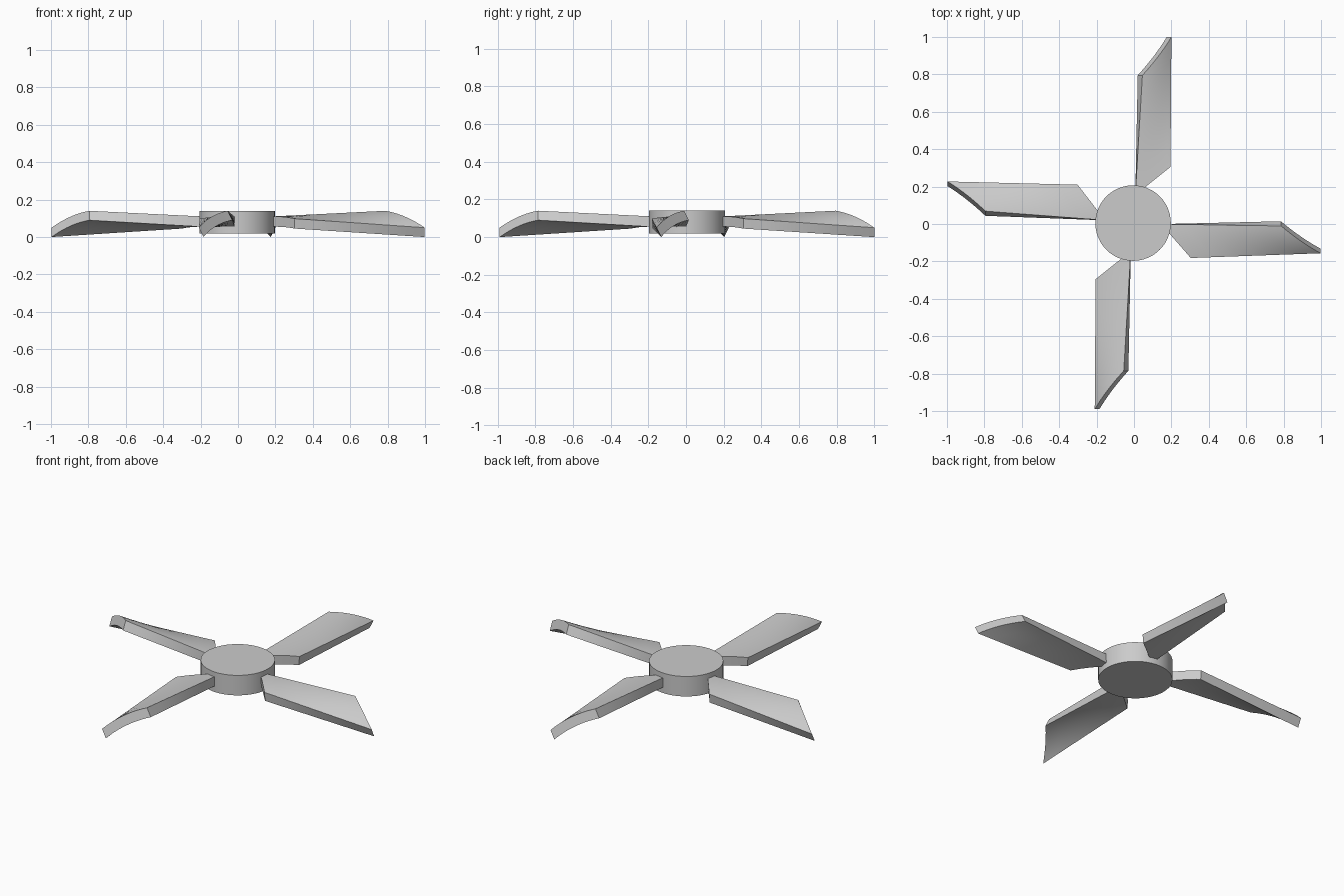
import bpy, bmesh, math
from mathutils import Vector, Matrix

if "Cube" in bpy.data.objects:
    bpy.data.objects.remove(bpy.data.objects["Cube"])

CENTRE = Vector((-0.005, 0.005, 0))
CHORD, SPAN = 10, 6


def edge_curve(a, b, bulge):
    """Points from leading edge a to trailing edge b, bowed by the bulge vector."""
    a, b, bulge = Vector(a), Vector(b), Vector(bulge)
    return [a.lerp(b, i / CHORD) + bulge * 4 * (i / CHORD) * (1 - i / CHORD)
            for i in range(CHORD + 1)]


def finish(bm, name):
    bmesh.ops.recalc_face_normals(bm, faces=bm.faces)
    mesh = bpy.data.meshes.new(name)
    bm.to_mesh(mesh)
    bm.free()
    ob = bpy.data.objects.new(name, mesh)
    bpy.context.collection.objects.link(ob)
    bpy.context.view_layer.objects.active = ob
    ob.select_set(True)
    bpy.ops.object.shade_smooth_by_angle(angle=math.radians(30))
    ob.select_set(False)
    return ob


# Cross-section loops: top then bottom, at the root and at the tip
root = (edge_curve((0.15, -0.012, 0.108), (0.30, -0.20, 0.098), (0, 0, 0.006))
        + edge_curve((0.15, -0.012, 0.052), (0.30, -0.195, 0.045), (0, 0, 0.006))[::-1])
tip = (edge_curve((0.79, -0.05, 0.14), (0.995, -0.205, 0.05), (0, -0.008, 0.014))
       + edge_curve((0.79, -0.025, 0.09), (0.995, -0.18, 0.0), (0, -0.008, 0.014))[::-1])


def blade(name, degrees):
    bm = bmesh.new()
    rot = Matrix.Rotation(math.radians(degrees), 4, 'Z')
    loops = [[bm.verts.new(CENTRE + rot @ a.lerp(b, s / SPAN)) for a, b in zip(root, tip)]
             for s in range(SPAN + 1)]
    n = len(root)
    for l0, l1 in zip(loops, loops[1:]):
        for i in range(n):
            j = (i + 1) % n
            bm.faces.new((l0[i], l0[j], l1[j], l1[i]))
    # End caps, as strips between top and bottom curves
    for loop in (loops[0], loops[-1]):
        for i in range(CHORD):
            bm.faces.new((loop[i], loop[i + 1], loop[n - 2 - i], loop[n - 1 - i]))
    return finish(bm, name)


# Four pitched, twisted blades
for name, angle in (("blade_right", 2.5), ("blade_back", 90),
                    ("blade_left", 179), ("blade_front", 270)):
    blade(name, angle)

# Central hub
bm = bmesh.new()
bmesh.ops.create_cone(bm, cap_ends=True, segments=48, radius1=0.202, radius2=0.202, depth=0.12,
                      matrix=Matrix.Translation(CENTRE + Vector((0, 0, 0.08))))
finish(bm, "hub")
